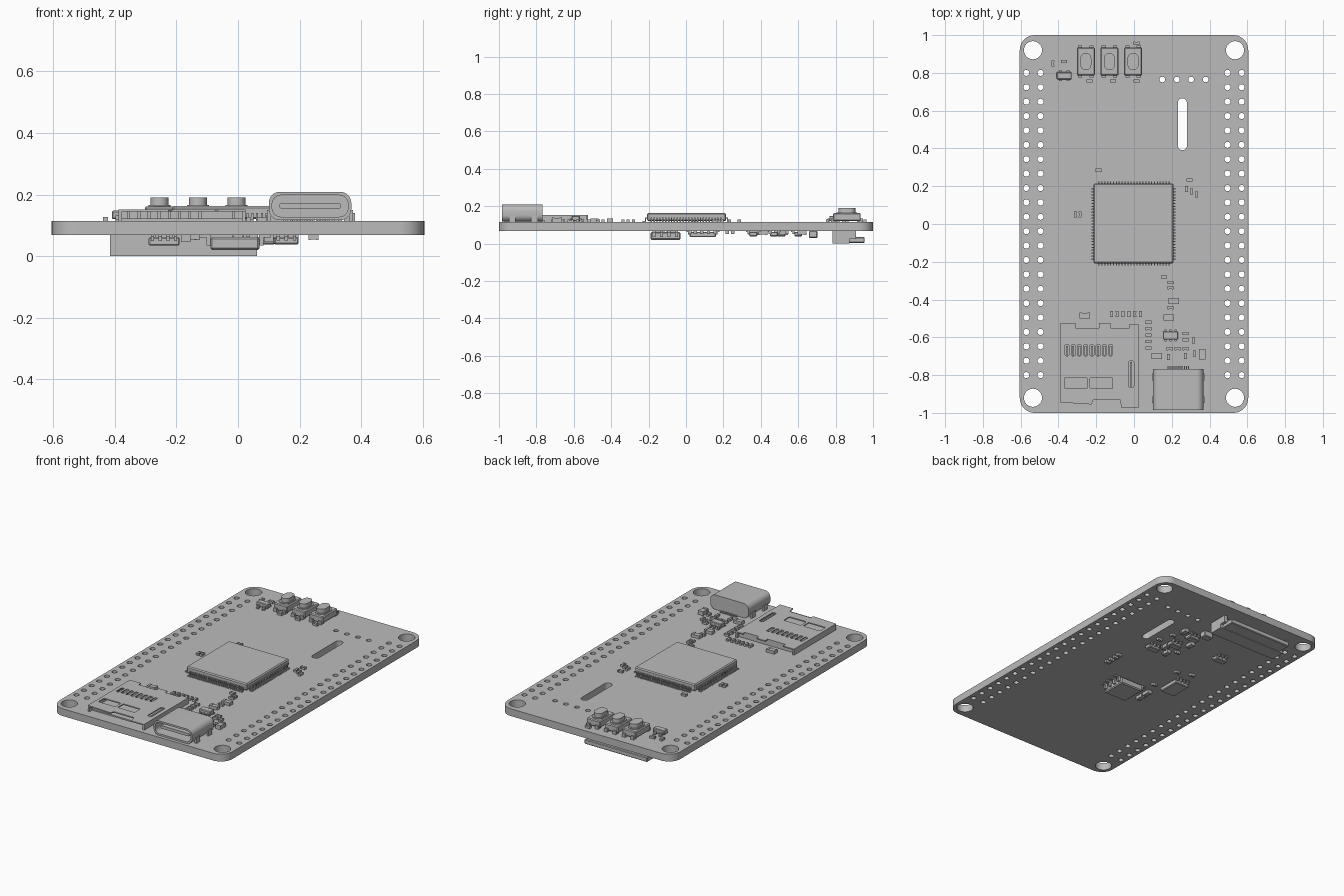
import bpy
import bmesh
from math import sin, cos, pi
from mathutils import Matrix, Vector

cube = bpy.data.objects.get("Cube")
if cube:
    bpy.data.objects.remove(cube, do_unlink=True)

grey = bpy.data.materials.new("plain grey")
grey.use_nodes = True
shade = (0.5, 0.5, 0.5, 1)
grey.diffuse_color = shade
grey.node_tree.nodes["Principled BSDF"].inputs["Base Color"].default_value = shade

TOP, BOTTOM = 0.114, 0.068


def add_object(name, mesh):
    mesh.materials.clear()
    mesh.materials.append(grey)
    mesh.shade_smooth()
    mesh.set_sharp_from_angle(angle=0.5)
    obj = bpy.data.objects.new(name, mesh)
    bpy.context.collection.objects.link(obj)
    return obj


def boxes(name, items, bevel=0):
    """One object from boxes given as centre x, centre y, width, depth, low z, high z."""
    bm = bmesh.new()
    for x, y, w, d, low, high in items:
        place = Matrix.Translation((x, y, (low + high) / 2))
        size = Matrix.Diagonal((w, d, high - low, 1))
        bmesh.ops.create_cube(bm, size=1, matrix=place @ size)
    if bevel:
        bmesh.ops.bevel(bm, geom=bm.edges[:], offset=bevel, segments=1, affect='EDGES')
    mesh = bpy.data.meshes.new(name)
    bm.to_mesh(mesh)
    bm.free()
    return add_object(name, mesh)


def rounded(x, y, w, d, r, steps=6):
    """Outline of a rounded rectangle; a full radius gives a circle or a slot."""
    points = []
    for k, (sx, sy) in enumerate([(1, 1), (-1, 1), (-1, -1), (1, -1)]):
        for i in range(steps + 1):
            a = (k + i / steps) * pi / 2
            points.append((x + sx * (w / 2 - r) + r * cos(a),
                           y + sy * (d / 2 - r) + r * sin(a)))
    return points


def circle(x, y, r, sides=16):
    return [(x + r * cos(2 * pi * i / sides), y + r * sin(2 * pi * i / sides))
            for i in range(sides)]


def plate(name, outlines, low, high, upright=False):
    """Flat plate: first outline is the rim, the others are holes."""
    curve = bpy.data.curves.new(name, 'CURVE')
    curve.dimensions = '2D'
    curve.fill_mode = 'BOTH'
    curve.extrude = (high - low) / 2
    for outline in outlines:
        spline = curve.splines.new('POLY')
        spline.points.add(len(outline) - 1)
        for point, (x, y) in zip(spline.points, outline):
            point.co = (x, y, 0, 1)
        spline.use_cyclic_u = True
    temp = bpy.data.objects.new("temp", curve)
    bpy.context.collection.objects.link(temp)
    deps = bpy.context.evaluated_depsgraph_get()
    mesh = bpy.data.meshes.new_from_object(temp.evaluated_get(deps))
    bpy.data.objects.remove(temp, do_unlink=True)
    mesh.transform(Matrix.Translation((0, 0, (low + high) / 2)))
    if upright:
        mesh.transform(Matrix.Rotation(pi / 2, 4, 'X'))
    mesh.name = name
    return add_object(name, mesh)


def layer(height, below):
    """Z range of a part that sits on one side of the board."""
    return (BOTTOM - height, BOTTOM) if below else (TOP, TOP + height)


def passives(name, spots, w, d, height, below=False):
    """Small two-terminal parts, with end caps along their longer side."""
    items = []
    low, high = layer(height, below)
    inner = layer(height * 0.88, below)
    for x, y in spots:
        items.append((x, y, w * 0.92, d * 0.92, *inner))
        for s in (-1, 1):
            if w > d:
                items.append((x + s * w * 0.38, y, w * 0.24, d, low, high))
            else:
                items.append((x, y + s * d * 0.38, w, d * 0.24, low, high))
    boxes(name, items)


def leaded(name, x, y, w, d, height, pins, below=False):
    """Small package with leads on its front and back sides."""
    low, high = layer(height, below)
    gap = -0.006 if below else 0.006
    body = (low, high + gap) if below else (low + gap, high)
    boxes(name + "_body", [(x, y, w, d, *body)], 0.004)
    foot, knee = layer(0.006, below), layer(height * 0.55, below)
    leads = []
    for s in (-1, 1):
        for i in range(pins):
            px = x + w * ((i + 0.5) / pins - 0.5)
            leads.append((px, y + s * (d / 2 + 0.004), w * 0.4 / pins, 0.01, *knee))
            leads.append((px, y + s * (d / 2 + 0.011), w * 0.4 / pins, 0.014, *foot))
    return boxes(name + "_leads", leads)


# Circuit board with mounting holes, pin header holes and a slot
holes = [circle(sx * 0.535, sy * 0.92, 0.048, 32) for sx in (-1, 1) for sy in (-1, 1)]
for column in (-0.57, -0.495, 0.495, 0.57):
    holes += [circle(column, 0.8 - i * 1.6 / 21, 0.016) for i in range(22)]
holes += [circle(0.15 + i * 0.0765, 0.765, 0.015) for i in range(4)]
holes.append(rounded(0.256, 0.528, 0.048, 0.275, 0.0239))
plate("circuit_board", [rounded(0, 0, 1.21, 2, 0.08, 10)] + holes, BOTTOM, TOP)

# Main processor with leads on all four sides
boxes("processor_body", [(-0.003, 0.003, 0.423, 0.423, 0.12, 0.163)], 0.006)
leads = []
for i in range(25):
    t = (i - 12) * 0.0155
    for s in (-1, 1):
        for reach, length, low, high in ((0.213, 0.012, 0.134, 0.14),
                                         (0.219, 0.005, TOP, 0.14),
                                         (0.227, 0.016, TOP, 0.12)):
            leads.append((s * reach - 0.003, t, length, 0.007, low, high))
            leads.append((t, s * reach + 0.003, 0.007, length, low, high))
boxes("processor_leads", leads)

# Three push buttons
for i, label in enumerate(("right", "middle", "left")):
    x, y = -0.255 + i * 0.125, 0.86
    boxes(label + "_button_body", [(x, y, 0.095, 0.148, 0.12, 0.162)], 0.005)
    boxes(label + "_button_feet", [(x + sx * 0.03, y + sy * 0.07, 0.022, 0.03, TOP, 0.135)
                                   for sx in (-1, 1) for sy in (-1, 1)])
    plate(label + "_button_collar", [rounded(x, y, 0.072, 0.11, 0.03)], 0.16, 0.166)
    plate(label + "_button_cap", [rounded(x, y, 0.058, 0.09, 0.028)], 0.16, 0.191)

# Charging socket: hollow shell, back wall, tongue and feet
shell = rounded(0.234, 0.163, 0.268, 0.092, 0.036, 8)
opening = rounded(0.234, 0.163, 0.246, 0.07, 0.028, 8)
plate("socket_shell", [shell, opening], 0.79, 0.985, True)
plate("socket_back", [shell], 0.768, 0.79, True)
plate("socket_tongue", [rounded(0.234, 0.163, 0.2, 0.018, 0.008)], 0.785, 0.965, True)
boxes("socket_feet", [(0.234 + s * 0.133, y, 0.012, 0.035, TOP, 0.15)
                      for s in (-1, 1) for y in (-0.81, -0.93)])
boxes("socket_contacts", [(0.18 + i * 0.0108, -0.763, 0.006, 0.02, TOP, 0.122)
                          for i in range(11)])

# Memory card holder: pierced cover, walls, floor and contacts
cover = [(-0.388, -0.945), (-0.225, -0.955), (-0.215, -0.93), (-0.075, -0.93),
         (-0.065, -0.975), (0.025, -0.975), (0.025, -0.53), (-0.025, -0.53),
         (-0.025, -0.55), (-0.125, -0.55), (-0.125, -0.525), (-0.185, -0.525),
         (-0.185, -0.55), (-0.31, -0.55), (-0.31, -0.525), (-0.388, -0.525)]
slots = [rounded(-0.355 + i * 0.033, -0.668, 0.02, 0.06, 0.006, 2) for i in range(8)]
slots += [rounded(x, -0.842, 0.118, 0.058, 0.004, 2) for x in (-0.308, -0.173)]
slots.append(rounded(-0.015, -0.795, 0.028, 0.14, 0.008, 2))
plate("card_cover", [cover] + slots, 0.145, 0.152)
boxes("card_walls", [(-0.382, -0.735, 0.012, 0.42, TOP, 0.15),
                     (0.019, -0.75, 0.012, 0.44, TOP, 0.15),
                     (-0.18, -0.556, 0.4, 0.012, TOP, 0.15)])
boxes("card_floor", [(-0.18, -0.735, 0.4, 0.37, TOP, 0.122)])
boxes("card_contacts", [(-0.355 + i * 0.033, -0.67, 0.01, 0.05, 0.12, 0.146)
                        for i in range(8)])
boxes("card_spring", [(-0.015, -0.795, 0.01, 0.13, 0.12, 0.147)])

# Small parts on the upper side
passives("top_flat_chips", [(-0.37, 0.86), (0.013, 0.957), (-0.235, 0.757), (-0.11, 0.757),
                            (0.013, 0.757), (-0.187, 0.285), (0.293, 0.233), (0.16, -0.28),
                            (0.193, -0.31), (0.193, -0.337), (0.193, -0.443), (0.187, -0.66),
                            (0.23, -0.66), (0.272, -0.66)]
         + [(0.077, -0.52 - i * 0.034) for i in range(5)]
         + [(0.272, -0.58 - i * 0.033) for i in range(2)], 0.032, 0.017, 0.014)
passives("top_upright_chips", [(-0.43, 0.85), (-0.31, 0.05), (-0.285, 0.05), (0.278, 0.185),
                               (0.304, 0.172), (0.33, 0.155), (0.315, -0.617), (0.183, -0.705),
                               (0.272, -0.7), (0.32, -0.685)]
         + [(-0.12 + i * 0.031, -0.476) for i in range(6)], 0.016, 0.032, 0.014)
passives("top_large_chips", [(0.21, -0.407), (0.183, -0.495), (0.12, -0.7), (-0.26, -0.485)],
         0.056, 0.032, 0.02)
passives("top_diode", [(0.362, -0.69)], 0.035, 0.055, 0.026)
leaded("top_transistor", -0.37, 0.785, 0.08, 0.038, 0.034, 2)
leaded("top_regulator", 0.193, -0.59, 0.08, 0.044, 0.034, 3)

# Ribbon cable connector on the underside
boxes("ribbon_connector", [(-0.177, 0.828, 0.478, 0.09, 0, BOTTOM),
                           (-0.405, 0.88, 0.022, 0.06, 0.025, BOTTOM),
                           (0.051, 0.88, 0.022, 0.06, 0.025, BOTTOM)])
boxes("ribbon_latch", [(-0.177, 0.912, 0.44, 0.085, 0.004, 0.034)], 0.004)
boxes("ribbon_contacts", [(-0.365 + i * 0.0152, 0.88, 0.007, 0.03, 0.034, 0.062)
                          for i in range(26)])

# Chips and small parts on the underside
flash = (-0.01, -0.11)
boxes("flash_body", [(*flash, 0.16, 0.16, 0.02, 0.062)], 0.006)
pins = []
for s in (-1, 1):
    for i in range(4):
        y = flash[1] + (i - 1.5) * 0.04
        pins.append((flash[0] + s * 0.086, y, 0.014, 0.016, 0.035, BOTTOM))
        pins.append((flash[0] + s * 0.103, y, 0.026, 0.016, 0.06, BOTTOM))
boxes("flash_leads", pins)
leaded("lower_driver", -0.24, 0.09, 0.1, 0.14, 0.034, 4, True)
for i, (x, y) in enumerate([(-0.236, 0.51), (0.05, 0.6), (0.08, 0.47), (0.157, 0.36)]):
    leaded("lower_transistor_%d" % (i + 1), x, y, 0.08, 0.042, 0.03, 3, True)
boxes("lower_inductor", [(0.01, 0.68, 0.06, 0.045, 0.03, BOTTOM)], 0.004)
passives("lower_flat_chips", [(0.245, 0.05 + i * 0.035) for i in range(4)]
         + [(-0.24, 0.25), (-0.15, 0.22), (-0.14, 0.02), (0.0, 0.4), (0.18, 0.45),
            (0.15, 0.54)], 0.032, 0.018, 0.016, True)
passives("lower_upright_chips", [(0.0, 0.52), (0.1, 0.41), (0.05, 0.36), (0.13, 0.62),
                                 (-0.17, -0.08), (-0.17, -0.14)], 0.03, 0.05, 0.022, True)
